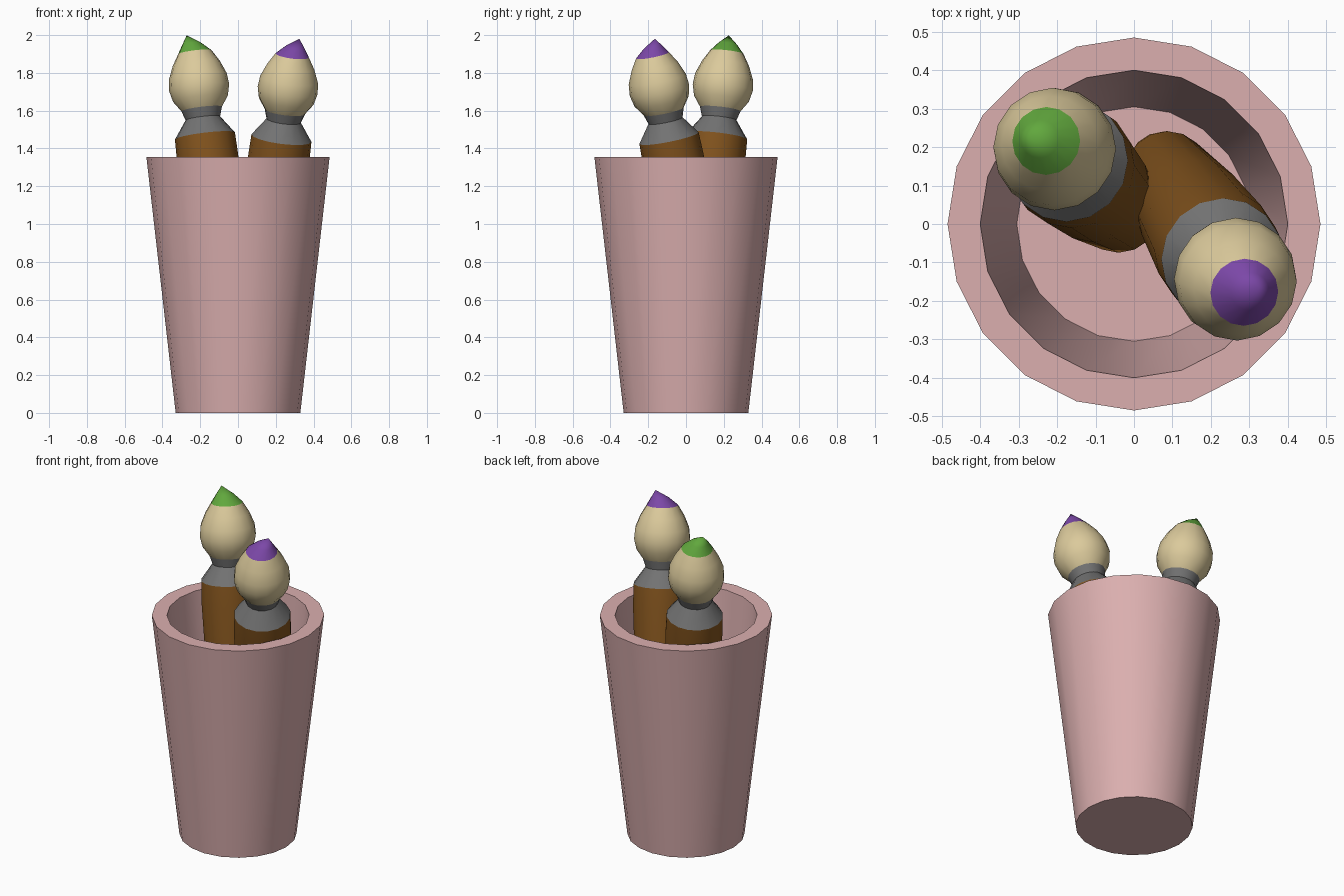
import bpy, bmesh, math
from mathutils import Vector

if "Cube" in bpy.data.objects:
    bpy.data.objects.remove(bpy.data.objects["Cube"])


def material(name, rgb):
    m = bpy.data.materials.new(name)
    m.diffuse_color = (*rgb, 1)
    m.use_nodes = True
    m.node_tree.nodes["Principled BSDF"].inputs["Base Color"].default_value = m.diffuse_color
    return m


PINK = material("pink", (0.71, 0.43, 0.43))
WOOD = material("wood", (0.23, 0.09, 0.013))
METAL = material("metal", (0.17, 0.17, 0.17))
CREAM = material("cream", (0.71, 0.59, 0.33))
GREEN = material("green", (0.12, 0.39, 0.047))
PURPLE = material("purple", (0.2, 0.064, 0.39))


def lathe(name, profile, sides, mat, base=(0, 0, 0), axis=(0, 0, 1), cap_start=False,
          cap_end=False, bend=(0, 0, 0), angle=40):
    """Skin rings (distance, radius) along an axis; bend shifts the last ring sideways."""
    bm = bmesh.new()
    rot = Vector((0, 0, 1)).rotation_difference(Vector(axis))
    rings = []
    for i, (s, r) in enumerate(profile):
        k = (i / (len(profile) - 1)) ** 1.5
        centre = Vector(base) + Vector(bend) * k
        n = sides if r > 0 else 1
        rings.append([bm.verts.new(centre + rot @ Vector((
            r * math.cos(2 * math.pi * j / sides), r * math.sin(2 * math.pi * j / sides), s)))
            for j in range(n)])
    for a, b in zip(rings, rings[1:]):
        for j in range(sides):
            k = (j + 1) % sides
            bm.faces.new((a[j], a[k], b[0]) if len(b) == 1 else (a[j], a[k], b[k], b[j]))
    if cap_start:
        bm.faces.new(rings[0][::-1])
    if cap_end:
        bm.faces.new(rings[-1])
    me = bpy.data.meshes.new(name)
    bm.to_mesh(me)
    bm.free()
    me.materials.append(mat)
    ob = bpy.data.objects.new(name, me)
    bpy.context.collection.objects.link(ob)
    bpy.ops.object.select_all(action='DESELECT')
    ob.select_set(True)
    bpy.context.view_layer.objects.active = ob
    bpy.ops.object.shade_smooth_by_angle(angle=math.radians(angle))
    return ob


# Tapered cup with thick wall and inner floor
lathe("cup", [(0, 0.33), (1.355, 0.485), (1.355, 0.40), (0.25, 0.305)], 20, PINK,
      cap_start=True, cap_end=True)


# Paint brush: handle, metal ferrule, bristles and painted tip
def brush(label, base, axis, paint, bend):
    def part(name, profile, mat, **kw):
        lathe(f"{label}_brush_{name}", profile, 16, mat, base, axis, **kw)

    part("handle", [(-1.22, 0.095), (-1.15, 0.11), (-0.6, 0.145), (-0.12, 0.163), (0, 0.16)],
         WOOD, cap_start=True)
    part("ferrule", [(0, 0.16), (0.095, 0.092), (0.145, 0.108)], METAL)
    part("bristles", [(0.145, 0.108), (0.2, 0.146), (0.26, 0.16), (0.32, 0.154),
                      (0.39, 0.125), (0.45, 0.089)], CREAM)
    part("tip", [(0.45, 0.089), (0.495, 0.05), (0.54, 0)], paint, bend=bend, angle=60)


brush("green", (-0.175, 0.165, 1.466), (-0.12, 0.115, 1), GREEN, (-0.033, 0, 0))
brush("purple", (0.23, -0.09, 1.455), (0.13, -0.20, 1), PURPLE, (0.027, 0.03, 0))
